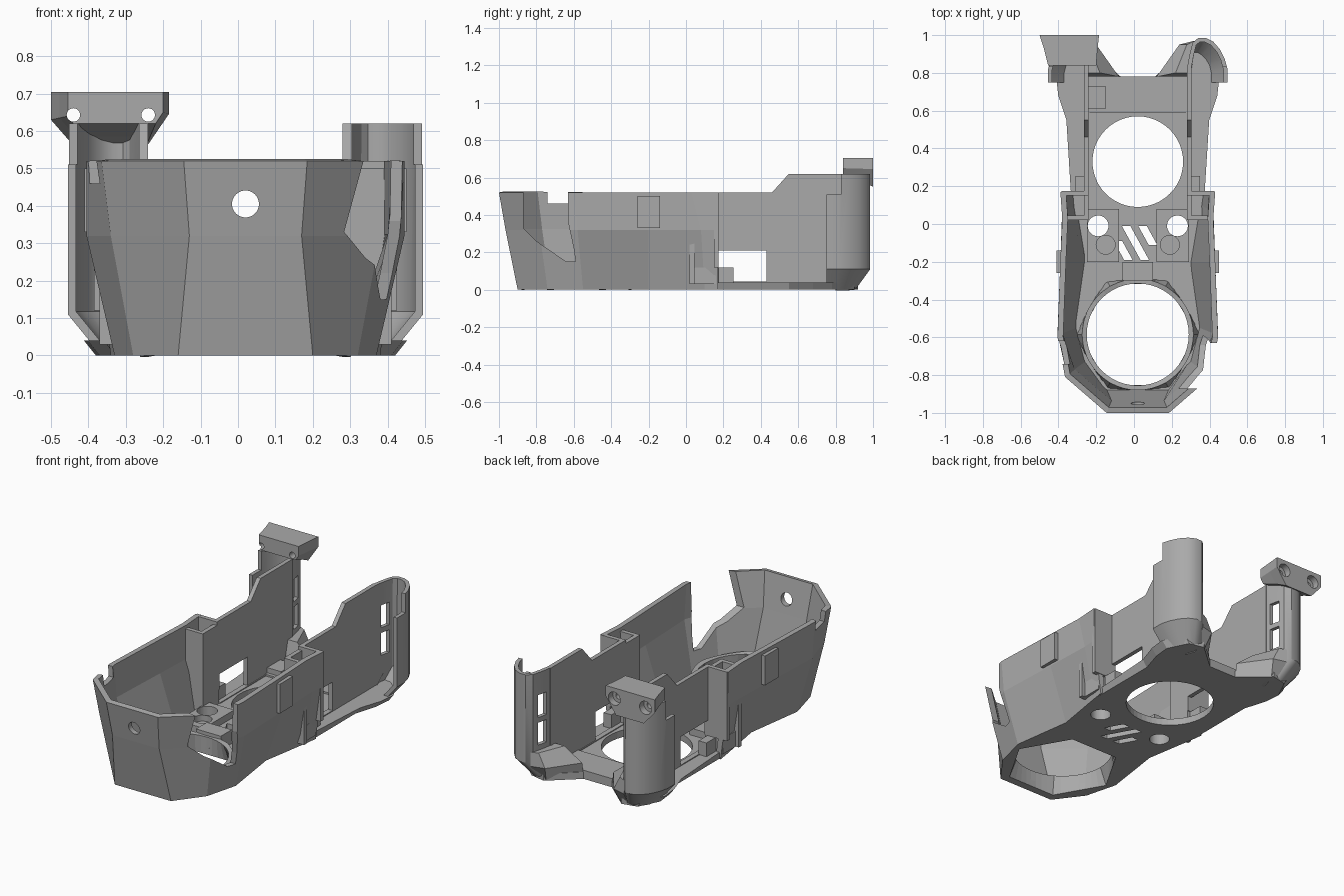
import bpy, bmesh, math

if "Cube" in bpy.data.objects:
    bpy.data.objects.remove(bpy.data.objects["Cube"])

CX = 0.02  # the body's own centre line
grey = bpy.data.materials.new("plain grey")
grey.use_nodes = True
COL = (0.4, 0.4, 0.4, 1)
grey.diffuse_color = COL
grey.node_tree.nodes["Principled BSDF"].inputs["Base Color"].default_value = COL


def add(name, bm):
    me = bpy.data.meshes.new(name)
    bm.to_mesh(me)
    bm.free()
    me.materials.append(grey)
    ob = bpy.data.objects.new(name, me)
    bpy.context.collection.objects.link(ob)
    return ob


def bake(ob):
    dg = bpy.context.evaluated_depsgraph_get()
    me = bpy.data.meshes.new_from_object(ob.evaluated_get(dg))
    ob.modifiers.clear()
    ob.data = me
    me.materials.clear()
    me.materials.append(grey)


def prism(name, pts, axis, lo, hi):
    """Extrude a 2D outline along one axis."""
    place = {"x": lambda p, d: (d, p[0], p[1]),
             "y": lambda p, d: (p[0], d, p[1]),
             "z": lambda p, d: (p[0], p[1], d)}[axis]
    return loft(name, [[place(p, d) for p in pts] for d in (lo, hi)], True, True)


def loft(name, rows, closed=False, caps=False, thick=0):
    bm = bmesh.new()
    vs = [[bm.verts.new(p) for p in row] for row in rows]
    n = len(rows[0])
    for a, b in zip(vs, vs[1:]):
        for i in range(n if closed else n - 1):
            j = (i + 1) % n
            bm.faces.new((a[i], b[i], b[j], a[j]))
    if caps:
        bm.faces.new(vs[0])
        bm.faces.new(vs[-1])
        bmesh.ops.recalc_face_normals(bm, faces=bm.faces)
    ob = add(name, bm)
    if thick:
        m = ob.modifiers.new("wall", "SOLIDIFY")
        m.thickness = thick
        m.offset = -1
        m.use_even_offset = True
        bake(ob)
    return ob


def box(name, x0, x1, y0, y1, z0, z1):
    return prism(name, [(x0, y0), (x1, y0), (x1, y1), (x0, y1)], "z", z0, z1)


def side_box(name, s, x0, x1, *rest):
    a, b = sorted((CX + s * x0, CX + s * x1))
    return box(name, a, b, *rest)


def disc(x, y, r, lo, hi, axis="z", n=48):
    pts = [(x + r * math.cos(2 * math.pi * i / n), y + r * math.sin(2 * math.pi * i / n))
           for i in range(n)]
    return prism("cutter", pts, axis, lo, hi)


def cut(ob, *cutters):
    for c in cutters:
        m = ob.modifiers.new("cut", "BOOLEAN")
        m.operation = "DIFFERENCE"
        m.solver = "EXACT"
        m.object = c
    bake(ob)
    for c in cutters:
        bpy.data.objects.remove(c)


def both(half):
    """Half outline, front to back, turned into a whole one from +x back round to -x back."""
    return [(CX + x, y) for x, y in reversed(half)] + [(CX - x, y) for x, y in half]


# Floor plate, flared slightly towards its rear
half = [(.18, -.9), (.30, -.74), (.35, -.55), (.30, -.2), (.35, .1), (.35, .55),
        (.39, .68), (.40, .78), (.34, .9), (.25, .92), (.09, .78)]
wide = [(x * (1.08 if y > .3 and x > .3 else 1), y) for x, y in half]
floor = loft("floor", [[(x, y, 0) for x, y in both(half)],
                       [(x, y, .04) for x, y in both(wide)]], True, True)


def hexagon(r, n=48):
    out = []
    for i in range(n):
        a = 2 * math.pi * i / n
        k = r * math.cos(math.pi / 6) / math.cos(a % (math.pi / 3) - math.pi / 6)
        out.append((CX + k * math.cos(a), -.585 + k * math.sin(a)))
    return out


slots = []
for i in range(3):
    x = -.06 + .065 * i
    y = -.1 if i == 1 else (-.14 if i == 0 else -.06)
    h = .09 if i == 1 else .05
    slots.append(prism("cutter", [(x - h * .55 - .02, y + h), (x - h * .55 + .025, y + h),
                                  (x + h * .55 + .025, y - h), (x + h * .55 - .02, y - h)],
                       "z", -.1, .2))
cut(floor, prism("cutter", hexagon(.31), "z", -.1, .2), disc(CX, .33, .24, -.1, .2),
    disc(CX - .21, -.01, .055, -.1, .2), disc(CX + .21, -.01, .055, -.1, .2), *slots)

# Front opening collar: hexagon at the base, round at its rim
circle = [(CX + .27 * math.cos(2 * math.pi * i / 48), -.585 + .27 * math.sin(2 * math.pi * i / 48))
          for i in range(48)]
loft("opening_collar", [[(x, y, 0) for x, y in hexagon(.31)],
                        [(x, y, .10) for x, y in circle]], True, thick=.025)
box("collar_tab", CX - .08, CX + .08, -.3, -.2, .03, .12)

# Faceted front shell
rows = [(0, [(.18, -.9), (.30, -.74), (.35, -.55), (.30, -.2), (.35, .1), (.36, .17)]),
        (.32, [(.15, -.965), (.36, -.785), (.425, -.58), (.41, -.2), (.40, .08), (.405, .17)]),
        (.52, [(.165, -1), (.385, -.81), (.425, -.6), (.41, -.2), (.40, .03), (.41, .17)])]
shell = loft("front_shell", [[(x, y, z) for x, y in both(h)] for z, h in rows], thick=.03)
gap = [(-.87, .6), (-.87, .33), (-.8, .26), (-.64, .15), (-.59, .15), (-.6, .22),
       (-.63, .36), (-.63, .6)]
cut(shell, disc(CX, .405, .036, -1.2, -.8, "y"),
    prism("cutter", gap, "x", .15, .7),
    box("cutter", -.7, -.2, -.74, -.62, .46, .7))

# Side walls, rails, pillars and towers on both sides
wall = [(.17, 0), (.17, .52), (.46, .52), (.55, .62), (.84, .62), (.84, 0)]
path = [(.26, .82), (.275, .9), (.29, .96), (.32, .985), (.36, .985), (.40, .965),
        (.435, .925), (.46, .875), (.475, .82), (.475, .75)]
low = [(.26, .80), (.24, .86), (.25, .90), (.28, .905), (.31, .905), (.335, .89),
       (.36, .865), (.375, .84), (.385, .80), (.385, .75)]
for s, side in ((1, "left"), (-1, "right")):
    a, b = sorted((CX + s * .26, CX + s * .285))
    panel = prism(side + "_side_wall", wall, "x", a, b)
    cut(panel, side_box("cutter", s, .2, .4, .1, .43, .04, .21))
    side_box(side + "_rail_stop", s, .28, .33, .17, .255, .03, .12)
    side_box(side + "_rail", s, .255, .285, .17, .78, .02, .045)

    # Hollow pillar behind the shell
    side_box(side + "_pillar_back", s, .26, .405, .15, .175, .12, .52)
    side_box(side + "_pillar_inner", s, .26, .285, .03, .17, .03, .5)
    side_box(side + "_pillar_front", s, .26, .39, .02, .045, .03, .5)
    side_box(side + "_pillar_floor", s, .27, .37, .04, .16, .03, .12)

    # Clip housing on the flank
    side_box(side + "_flank_clip", s, .385, .43, -.26, -.14, .33, .5)

    # Rear tower, open to the front, tapering in at the foot
    order = 1 if s > 0 else -1
    levels = [(0, low), (.11, path), (.62, path)]
    tower = loft(side + "_tower",
                 [[(CX + s * x, y, z) for x, y in p][::order] for z, p in levels], thick=.022)
    cut(tower, side_box("cutter", s, .2, .345, .865, .925, .2, .33),
        side_box("cutter", s, .2, .345, .865, .925, .36, .49),
        side_box("cutter", s, .42, .6, .7, .83, .51, .8))
    bpy.ops.object.select_all(action="DESELECT")
    tower.select_set(True)
    bpy.context.view_layer.objects.active = tower
    bpy.ops.object.shade_smooth_by_angle(angle=math.radians(30))

    # Sloping foot that ties the tower to the floor
    foot = [[(.09, .78), (.26, .78), (.28, .90), (.24, .91)],
            [(.10, .78), (.26, .78), (.30, .97), (.22, .95)],
            [(.20, .80), (.26, .80), (.30, .97), (.26, .95)]]
    loft(side + "_tower_foot", [[(CX + s * x, y, z) for x, y in f]
                                for z, f in zip((0, .09, .17), foot)], True, True)

    # Raised screw pad with a through hole and a blind pocket
    pad = side_box(side + "_screw_pad", s, .10, .27, -.2, .08, .03, .08)
    cut(pad, disc(CX + s * .21, -.01, .055, 0, .2), disc(CX + s * .17, -.11, .05, .045, .2))

# Raised rear deck
deck = box("rear_deck", CX - .26, CX + .26, .59, .78, .035, .05)
box("deck_block", -.24, -.15, .61, .73, .04, .08)

# Mounting head on top of the right tower
outline = [(-.5, .705), (-.185, .705), (-.185, .65), (-.245, .56), (-.29, .55),
           (-.29, .61), (-.42, .61), (-.43, .52), (-.455, .52), (-.5, .62)]
back = [(-.5, .705), (-.185, .705), (-.185, .65), (-.25, .55), (-.29, .52),
        (-.34, .50), (-.38, .50), (-.42, .51), (-.455, .55), (-.5, .62)]
front = [(max(x, -.455), z if z > .6 else .61) for x, z in outline]
front = [(-.455, .705), (-.2, .705), (-.2, .65), (-.22, .62), (-.44, .62), (-.455, .64)]
rear = [(-.5, .705), (-.185, .705), (-.185, .645), (-.25, .55), (-.43, .55), (-.5, .63)]
head = loft("mounting_head", [[(x, .84, z) for x, z in front],
                              [(x, .93, z) for x, z in
                               [((p[0] + q[0]) / 2, (p[1] + q[1]) / 2)
                                for p, q in zip(front, rear)]],
                              [(x, 1, z) for x, z in rear]], True, True)
holes = []
for x in (-.44, -.24):
    holes += [disc(x, .643, .018, .7, 1.1, "y", 24), disc(x, .643, .038, .96, 1.1, "y", 32)]
cut(head, *holes)
